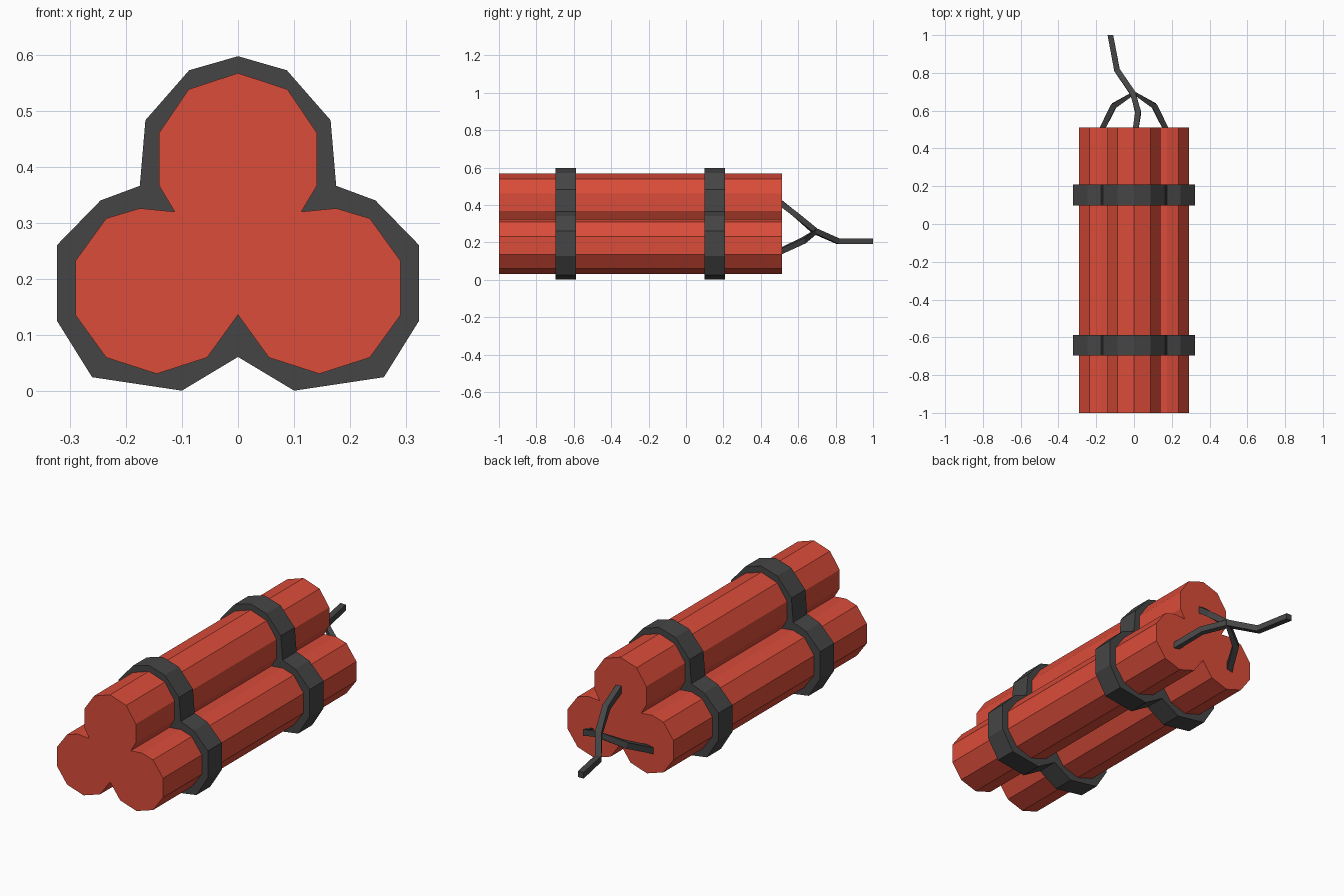
import bpy
import bmesh
from mathutils import Vector

cube = bpy.data.objects.get("Cube")
if cube:
    bpy.data.objects.remove(cube)


def make_material(name, color):
    mat = bpy.data.materials.new(name)
    mat.use_nodes = True
    mat.diffuse_color = color
    mat.node_tree.nodes["Principled BSDF"].inputs["Base Color"].default_value = color
    return mat


red = make_material("red paper", (0.70, 0.072, 0.041, 1))
black = make_material("black tape", (0.06, 0.06, 0.06, 1))


def finish(name, bm, mat):
    bmesh.ops.recalc_face_normals(bm, faces=bm.faces)
    mesh = bpy.data.meshes.new(name)
    bm.to_mesh(mesh)
    bm.free()
    mesh.materials.append(mat)
    obj = bpy.data.objects.new(name, mesh)
    bpy.context.collection.objects.link(obj)
    return obj


def mirrored_prism(name, half, y0, y1, mat):
    """Mirror a half outline (x, z), listed top to bottom, and extrude it along y."""
    outline = half + [(-x, z) for x, z in reversed(half[1:-1])]
    bm = bmesh.new()
    face = bm.faces.new([bm.verts.new((x, y0, z)) for x, z in outline])
    ext = bmesh.ops.extrude_face_region(bm, geom=[face])
    moved = [g for g in ext["geom"] if isinstance(g, bmesh.types.BMVert)]
    bmesh.ops.translate(bm, verts=moved, vec=(0, y1 - y0, 0))
    return finish(name, bm, mat)


def cord(name, path, width, mat):
    """Sweep a square section along a path."""
    pts = [Vector(p) for p in path]
    bm = bmesh.new()
    rings = []
    for i, p in enumerate(pts):
        along = (pts[min(i + 1, len(pts) - 1)] - pts[max(i - 1, 0)]).normalized()
        if i == len(pts) - 1:
            along = Vector((0, 1, 0))
        side = along.cross(Vector((0, 0, 1))).normalized()
        up = side.cross(along)
        h = width / 2
        rings.append([bm.verts.new(p + side * a * h + up * b * h)
                      for a, b in ((-1, -1), (1, -1), (1, 1), (-1, 1))])
    for r, s in zip(rings, rings[1:]):
        for k in range(4):
            n = (k + 1) % 4
            bm.faces.new((r[k], r[n], s[n], s[k]))
    bm.faces.new(rings[0])
    bm.faces.new(rings[-1])
    return finish(name, bm, mat)


# Three ten-sided sticks fused into one bundle
sticks = [(0, .567), (.088, .538), (.141, .460), (.141, .367), (.113, .320),
          (.175, .326), (.235, .308), (.290, .232), (.290, .136),
          (.235, .060), (.145, .031), (.055, .060), (0, .136)]
mirrored_prism("stick_bundle", sticks, -1, .512, red)

# Two tape bands hugging the bundle
band = [(0, .597), (.087, .572), (.165, .483), (.175, .366), (.245, .340),
        (.323, .260), (.323, .126), (.260, .025), (.100, .001), (0, .061)]
for name, y in (("front_band", -.697), ("back_band", .099)):
    mirrored_prism(name, band, y, y + .109, black)

# Fuse: a long cord from the top stick, joined by one from each lower stick
cord("main_fuse", [(.008, .50, .415), (.022, .59, .345), (-.005, .69, .26),
                   (-.09, .815, .205), (-.125, 1, .205)], .03, black)
for name, s in (("left_fuse", 1), ("right_fuse", -1)):
    cord(name, [(s * .170, .50, .150), (s * .108, .625, .208),
                (0, .695, .256)], .03, black)
